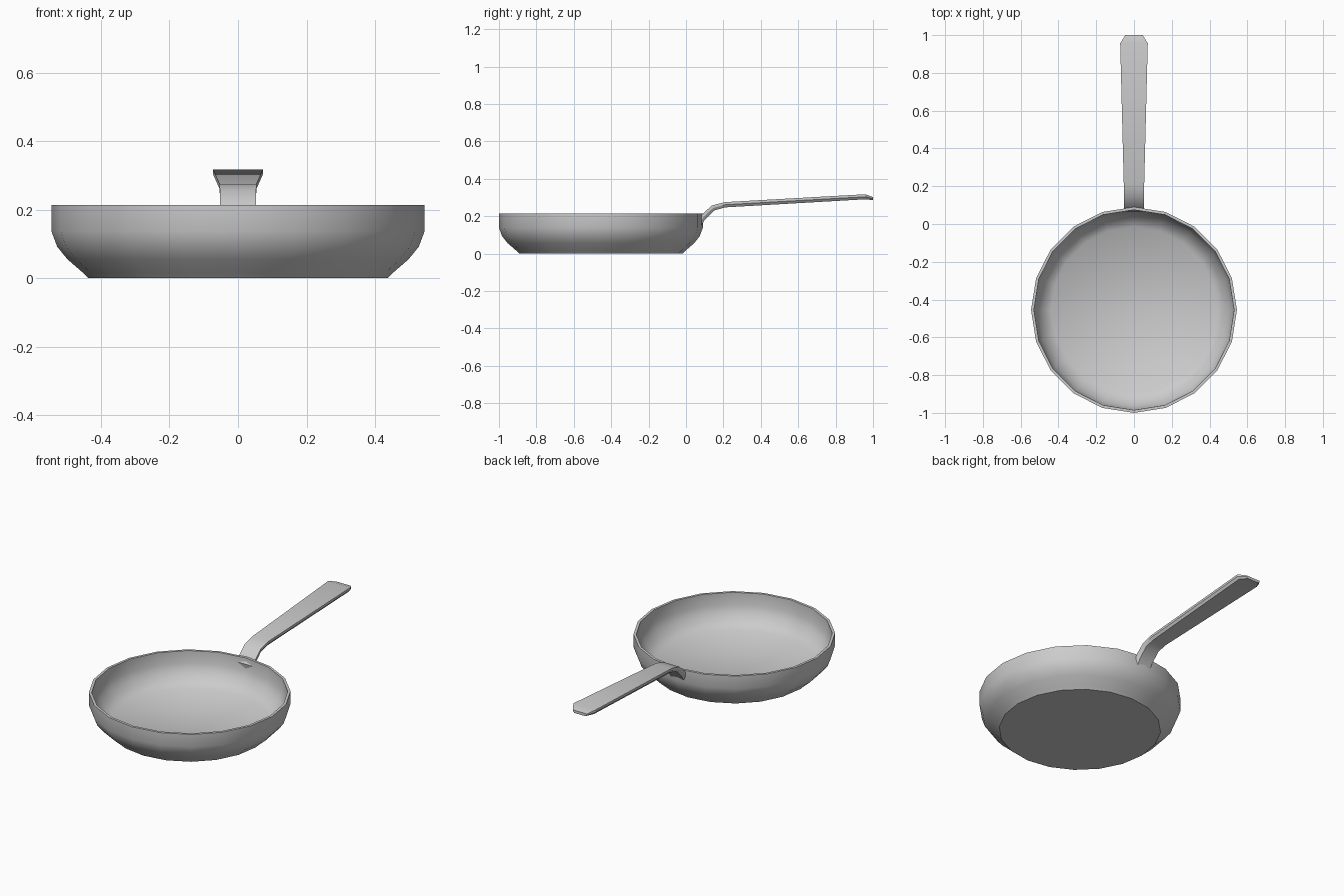
import bpy, bmesh, math

if "Cube" in bpy.data.objects:
    bpy.data.objects.remove(bpy.data.objects["Cube"])

SIDES = 20
CY = -0.455


def finish(name, bm, angle):
    bmesh.ops.recalc_face_normals(bm, faces=bm.faces)
    me = bpy.data.meshes.new(name)
    bm.to_mesh(me)
    bm.free()
    ob = bpy.data.objects.new(name, me)
    bpy.context.collection.objects.link(ob)
    bpy.ops.object.select_all(action='DESELECT')
    ob.select_set(True)
    bpy.context.view_layer.objects.active = ob
    bpy.ops.object.shade_smooth_by_angle(angle=math.radians(angle))
    return ob


def loft(bm, rings):
    # Bridge consecutive closed rings and cap both ends
    loops = [[bm.verts.new(p) for p in ring] for ring in rings]
    for a, b in zip(loops, loops[1:]):
        for i in range(len(a)):
            j = (i + 1) % len(a)
            bm.faces.new((a[i], a[j], b[j], b[i]))
    bm.faces.new(loops[0][::-1])
    bm.faces.new(loops[-1])


# Pan body: lathe profile (radius, z), outside up, over the rim, inside down
profile = [(0.437, 0.0), (0.453, 0.016), (0.498, 0.055), (0.528, 0.092),
           (0.545, 0.138), (0.545, 0.213), (0.53, 0.213), (0.528, 0.14),
           (0.511, 0.1), (0.485, 0.064), (0.44, 0.03)]
angles = [2 * math.pi * i / SIDES for i in range(SIDES)]
bm = bmesh.new()
loft(bm, [[(r * math.cos(a), CY + r * math.sin(a), z) for a in angles]
          for r, z in profile])
finish("pan_body", bm, 38)

# Handle: stations (half width, top y, top z, bottom y, bottom z)
stations = [(0.053, 0.066, 0.18, 0.076, 0.14),
            (0.053, 0.088, 0.212, 0.100, 0.180),
            (0.053, 0.139, 0.257, 0.152, 0.231),
            (0.054, 0.208, 0.275, 0.211, 0.247),
            (0.073, 0.957, 0.317, 0.957, 0.290),
            (0.046, 1.0, 0.302, 1.0, 0.286)]
rings = []
for w, ty, tz, by, bz in stations:
    my, mz = (ty + by) / 2, (tz + bz) / 2   # side edge above the underside chamfer
    wb = w - 0.01
    rings.append([(-w, ty, tz), (w, ty, tz), (w, my, mz),
                  (wb, by, bz), (-wb, by, bz), (-w, my, mz)])
bm = bmesh.new()
loft(bm, rings)
finish("handle", bm, 30)
